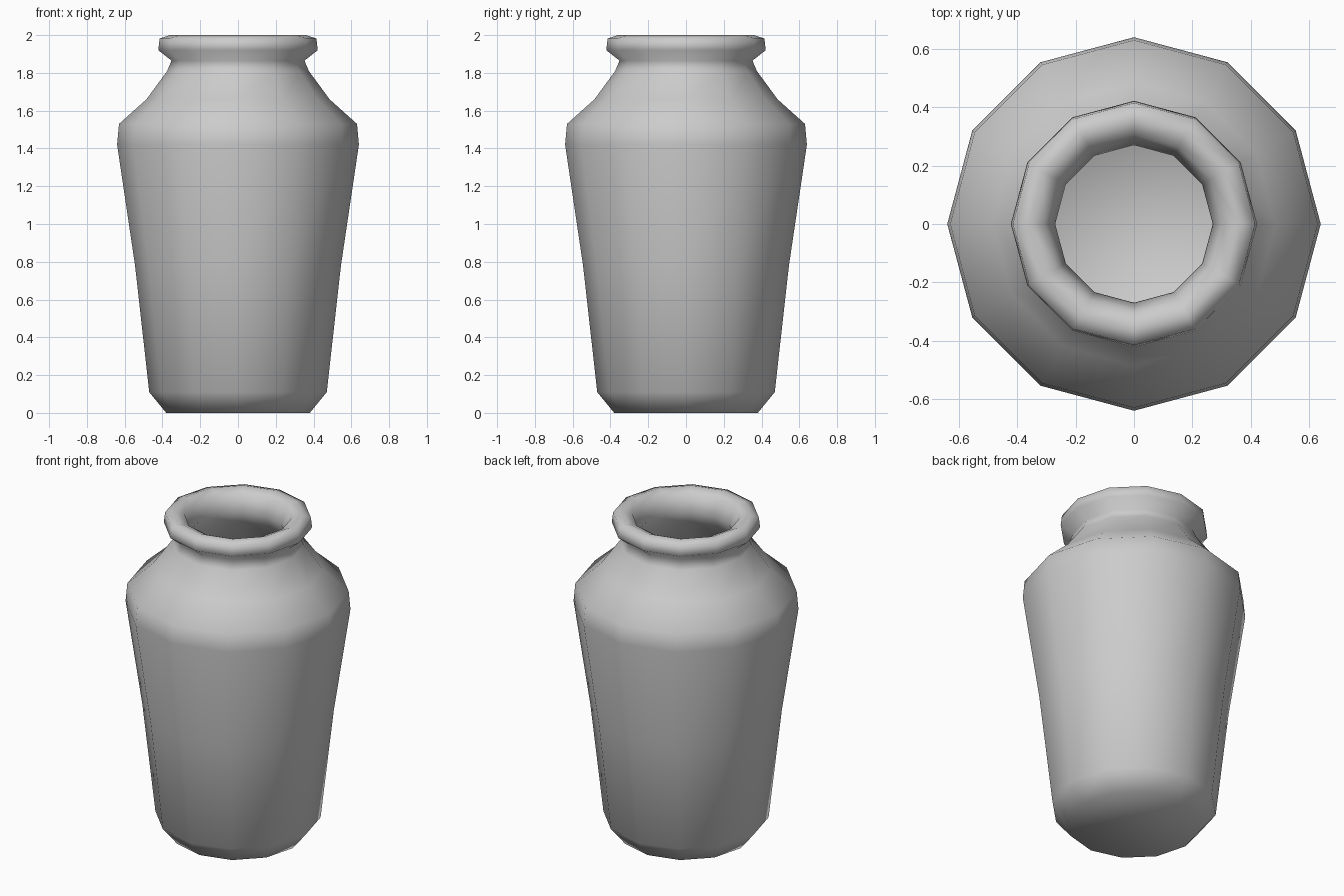
import bpy, bmesh
from math import cos, sin, tau

if "Cube" in bpy.data.objects:
    bpy.data.objects.remove(bpy.data.objects["Cube"])

SIDES = 12

# Profile (radius, height): outer wall upward, over the lip, inner wall downward
profile = [
    (0.38, 0.0), (0.47, 0.11), (0.545, 0.78), (0.64, 1.42), (0.63, 1.53),
    (0.485, 1.66), (0.375, 1.81), (0.352, 1.865), (0.422, 1.92), (0.415, 1.982),
    (0.36, 2.0), (0.305, 1.975), (0.27, 1.87), (0.30, 1.80), (0.42, 1.63),
    (0.56, 1.49), (0.57, 1.41), (0.48, 0.78), (0.41, 0.15), (0.34, 0.07),
]

bm = bmesh.new()
rings = [[bm.verts.new((r * cos(tau * i / SIDES), r * sin(tau * i / SIDES), z))
          for i in range(SIDES)] for r, z in profile]

# Side walls
for a, b in zip(rings, rings[1:]):
    for i in range(SIDES):
        j = (i + 1) % SIDES
        bm.faces.new((a[i], a[j], b[j], b[i]))

# Underside and inner floor
bm.faces.new(rings[0][::-1])
bm.faces.new(rings[-1])

bmesh.ops.recalc_face_normals(bm, faces=bm.faces[:])
for f in bm.faces:
    f.smooth = True

mesh = bpy.data.meshes.new("vase")
bm.to_mesh(mesh)
bm.free()
vase = bpy.data.objects.new("vase", mesh)
bpy.context.collection.objects.link(vase)
